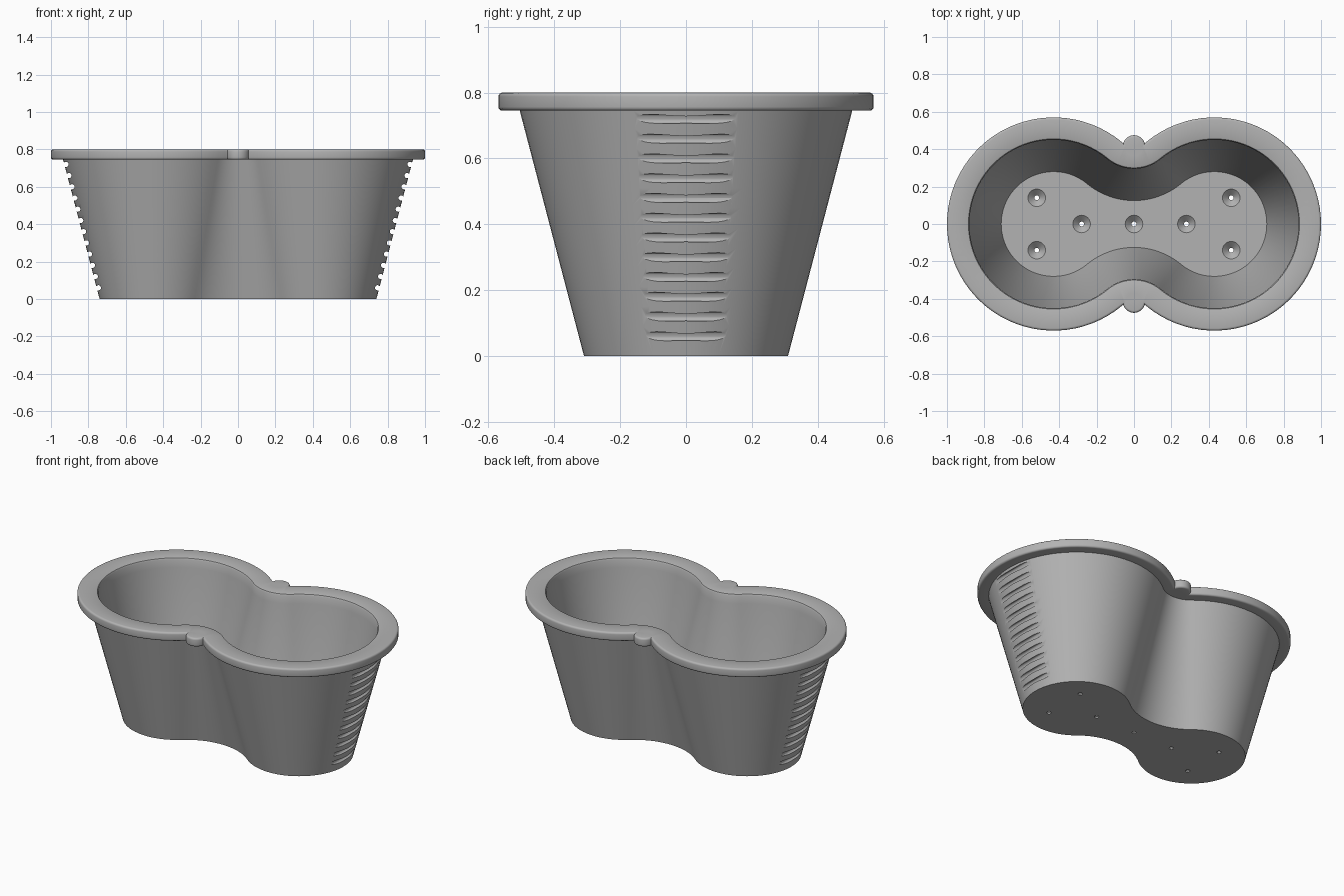
import bpy, bmesh, math

if "Cube" in bpy.data.objects:
    bpy.data.objects.remove(bpy.data.objects["Cube"], do_unlink=True)

LOBE_X, WAIST_Y = 0.43, 0.519          # lobe centres and waist arc centres
REACH = math.hypot(LOBE_X, WAIST_Y)    # lobe radius + waist radius
HEIGHT, RIM_Z, FLOOR = 0.8, 0.745, 0.04

grey = bpy.data.materials.new("grey plastic")
grey.use_nodes = True
grey.diffuse_color = (0.45, 0.45, 0.45, 1)
grey.node_tree.nodes["Principled BSDF"].inputs["Base Color"].default_value = grey.diffuse_color


def make_object(name, bm):
    bmesh.ops.recalc_face_normals(bm, faces=bm.faces)
    mesh = bpy.data.meshes.new(name)
    bm.to_mesh(mesh)
    bm.free()
    mesh.materials.append(grey)
    obj = bpy.data.objects.new(name, mesh)
    bpy.context.collection.objects.link(obj)
    return obj


def loft(bm, rings):
    """Skin a list of closed point rings and cap both ends."""
    rows = [[bm.verts.new(p) for p in ring] for ring in rings]
    n = len(rows[0])
    for a, b in zip(rows, rows[1:]):
        for i in range(n):
            j = (i + 1) % n
            bm.faces.new((a[i], a[j], b[j], b[i]))
    bm.faces.new(rows[0])
    bm.faces.new(rows[-1])


def arc(cx, cy, r, start, end, steps):
    angles = [start + (end - start) * i / steps for i in range(steps)]
    return [(cx + r * math.cos(t), cy + r * math.sin(t)) for t in angles]


def waisted(r, z):
    """Two round lobes of radius r joined by concave waist arcs."""
    a, w = math.atan2(WAIST_Y, -LOBE_X), REACH - r
    pts = arc(LOBE_X, 0, r, -a, a, 56)
    pts += arc(0, WAIST_Y, w, a - math.pi, -a, 20)
    pts += arc(-LOBE_X, 0, r, math.pi - a, math.pi + a, 56)
    pts += arc(0, -WAIST_Y, w, a, math.pi - a, 20)
    return [(x, y, z) for x, y in pts]


def circle(x, y, r, z, steps=24):
    return [(px, py, z) for px, py in arc(x, y, r, 0, math.tau, steps)]


def rounded_edge(r, low, high, b=0.012):
    """Radius and height pairs for a band with rounded outer edges."""
    quarter = [i * math.pi / 8 for i in range(5)]
    lower = [(r - b + b * math.sin(t), low + b - b * math.cos(t)) for t in quarter]
    upper = [(r - b + b * math.cos(t), high - b + b * math.sin(t)) for t in quarter]
    return lower + upper


def wall_radius(z):
    return 0.31 + 0.262 * z


# Tub: outer wall, rim, rounded inner lip, inner wall, floor
grooves = [0.06 + 0.06 * i for i in range(12)]
profile = [(wall_radius(z), z) for z in [0] + [g + 0.03 for g in grooves[:-1]] + [RIM_Z]]
profile += rounded_edge(0.57, RIM_Z, HEIGHT)
profile += [(0.462, HEIGHT), (0.455, 0.797), (0.45, 0.788), (0.449, 0.74), (0.28, FLOOR)]
bm = bmesh.new()
loft(bm, [waisted(r, z) for r, z in profile])
planter = make_object("planter_tub", bm)

# Rounded lugs at the waist, front and back
bm = bmesh.new()
for side in (-1, 1):
    loft(bm, [circle(0, side * 0.415, r, z, 32) for r, z in rounded_edge(0.06, RIM_Z, HEIGHT)])
lugs = make_object("waist_lugs", bm)

# Cutter: grip grooves stacked on both ends
bm = bmesh.new()
for side in (-1, 1):
    for z in grooves:
        x = side * (LOBE_X + wall_radius(z) - 0.009)
        section = arc(x, z, 0.014, 0, math.tau, 16)
        loft(bm, [[(px, y, pz) for px, pz in section] for y in (-0.25, 0.25)])
groove_cutter = make_object("groove_cutter", bm)

# Cutter: countersunk drain holes
holes = [(0, 0), (0.28, 0), (-0.28, 0)]
holes += [(sx * 0.52, sy * 0.14) for sx in (-1, 1) for sy in (-1, 1)]
sink = [(0.013, -0.02), (0.013, 0.008), (0.047, FLOOR), (0.047, FLOOR + 0.02)]
bm = bmesh.new()
for x, y in holes:
    loft(bm, [circle(x, y, r, z) for r, z in sink])
drain_cutter = make_object("drain_cutter", bm)

# Combine, then discard the helpers
bpy.context.view_layer.objects.active = planter
for helper, operation in ((lugs, "UNION"), (groove_cutter, "DIFFERENCE"), (drain_cutter, "DIFFERENCE")):
    mod = planter.modifiers.new(helper.name, "BOOLEAN")
    mod.object, mod.operation, mod.solver = helper, operation, "EXACT"
    bpy.ops.object.modifier_apply(modifier=mod.name)
    bpy.data.objects.remove(helper, do_unlink=True)

bpy.ops.object.select_all(action="DESELECT")
planter.select_set(True)
bpy.ops.object.shade_smooth_by_angle(angle=math.radians(30))
